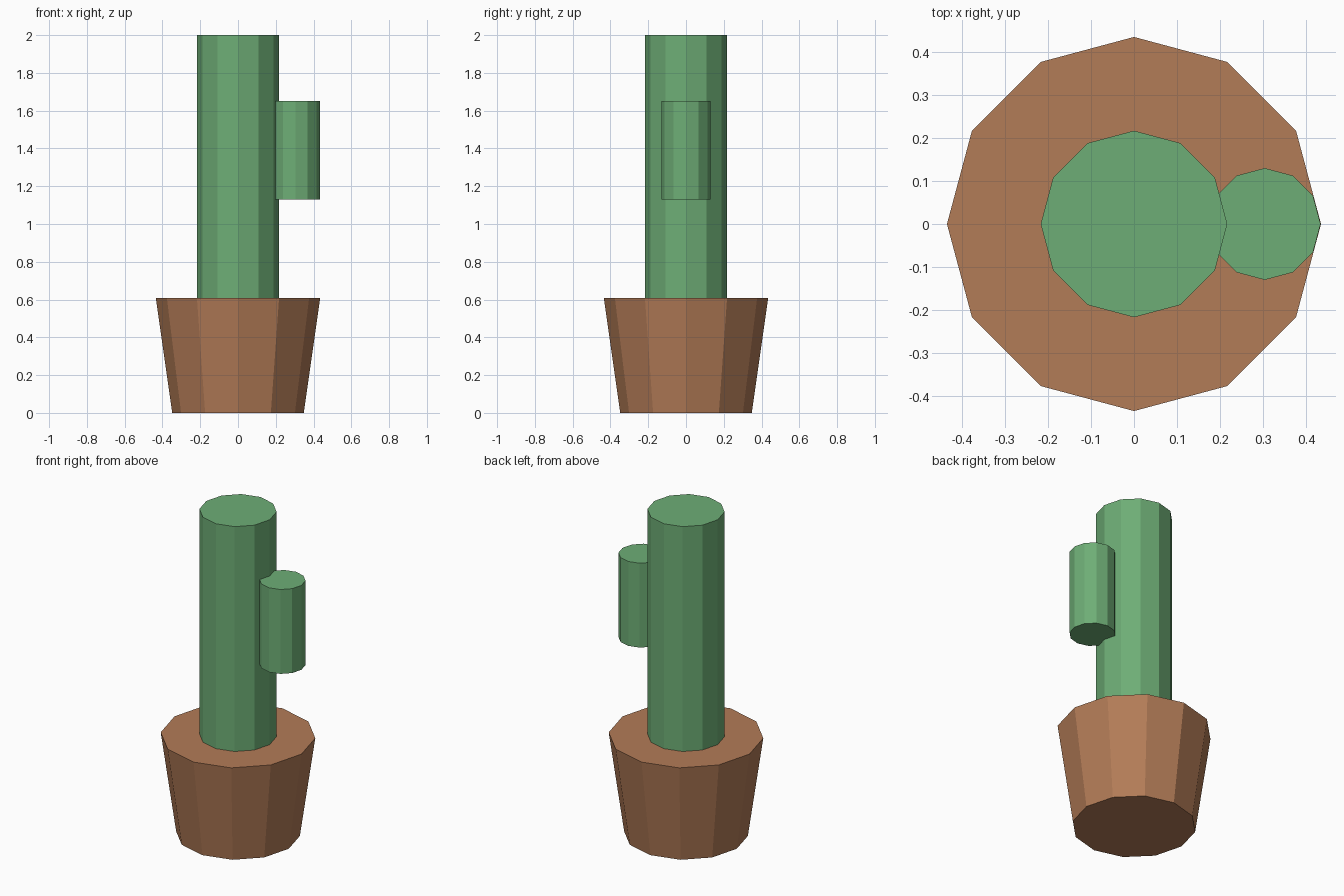
import bpy

if "Cube" in bpy.data.objects:
    bpy.data.objects.remove(bpy.data.objects["Cube"])


def material(name, rgb):
    m = bpy.data.materials.new(name)
    m.diffuse_color = (*rgb, 1.0)
    m.use_nodes = True
    m.node_tree.nodes["Principled BSDF"].inputs["Base Color"].default_value = m.diffuse_color
    return m


def column(name, x, z0, z1, r0, r1, mat):
    """Twelve-sided flat-shaded column from z0 to z1."""
    bpy.ops.mesh.primitive_cone_add(
        vertices=12, radius1=r0, radius2=r1, depth=z1 - z0,
        end_fill_type='NGON', location=(x, 0, (z0 + z1) / 2))
    ob = bpy.context.object
    ob.name = name
    ob.data.materials.append(mat)
    return ob


terracotta = material("terracotta", (0.45, 0.20, 0.095))
green = material("cactus_green", (0.155, 0.42, 0.18))

# Tapered pot
column("pot", 0, 0, 0.609, 0.348, 0.435, terracotta)
# Main stem standing on the pot's top face
column("stem", 0, 0.609, 2.0, 0.217, 0.217, green)
# Short side arm, slightly sunk into the stem
column("arm", 0.304, 1.13, 1.652, 0.13, 0.13, green)
